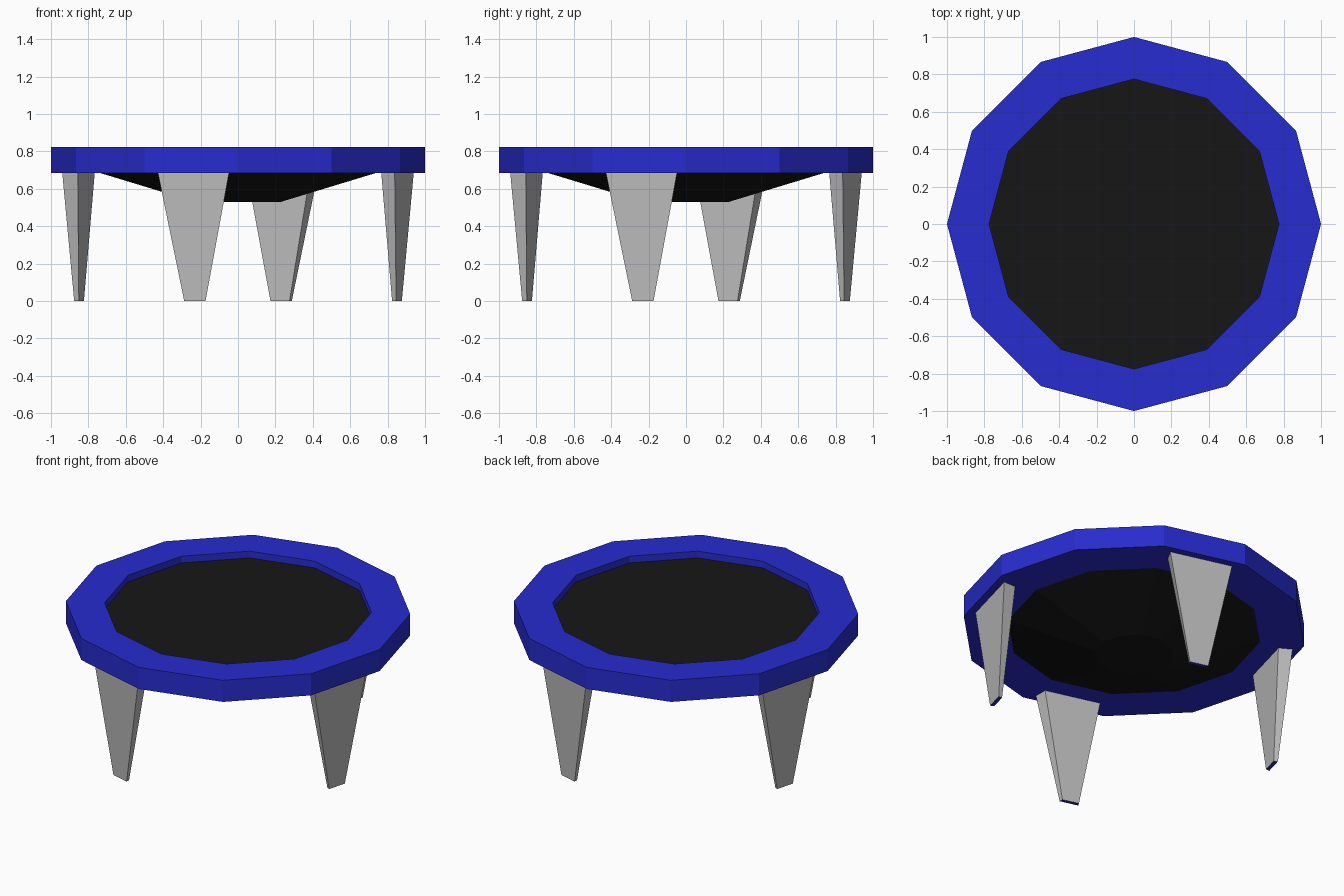
import bpy, bmesh
from math import radians, sin, cos, tan
from mathutils import Matrix, Vector

if "Cube" in bpy.data.objects:
    bpy.data.objects.remove(bpy.data.objects["Cube"])

SIDES = 12
RIM_LOW, RIM_TOP = 0.685, 0.823


def material(name, rgb):
    m = bpy.data.materials.new(name)
    m.diffuse_color = (*rgb, 1)
    m.use_nodes = True
    m.node_tree.nodes["Principled BSDF"].inputs["Base Color"].default_value = m.diffuse_color
    return m


blue = material("blue", (0.02, 0.025, 0.62))
black = material("black", (0.008, 0.008, 0.008))
grey = material("grey", (0.5, 0.5, 0.5))


def finish(bm, name, *mats):
    bmesh.ops.recalc_face_normals(bm, faces=bm.faces)
    me = bpy.data.meshes.new(name)
    bm.to_mesh(me)
    bm.free()
    for m in mats:
        me.materials.append(m)
    ob = bpy.data.objects.new(name, me)
    bpy.context.collection.objects.link(ob)
    return ob


def lathe(name, profile, mat, closed):
    """Turn an (r, z) profile into a 12-sided solid; open profiles get capped."""
    bm = bmesh.new()
    rings = []
    for r, z in profile:
        angles = [radians(360 / SIDES * i) for i in range(SIDES)]
        rings.append([bm.verts.new((r * cos(a), r * sin(a), z)) for a in angles])
    pairs = list(zip(rings, rings[1:]))
    if closed:
        pairs.append((rings[-1], rings[0]))
    for lo, hi in pairs:
        for i in range(SIDES):
            j = (i + 1) % SIDES
            bm.faces.new((lo[i], lo[j], hi[j], hi[i]))
    if not closed:
        bm.faces.new(rings[0])
        bm.faces.new(rings[-1])
    return finish(bm, name, mat)


# Blue padded rim
lathe("rim", [(1, RIM_LOW), (1, RIM_TOP), (0.775, RIM_TOP),
              (0.775, 0.78), (0.74, RIM_LOW)], blue, True)

# Black mat: flat recessed top, tapered underside
lathe("mat", [(0.23, 0.53), (0.74, RIM_LOW), (0.775, 0.78)], black, False)


# Tapered wedge leg with a blue foot face
def leg(name, angle):
    bm = bmesh.new()
    mid, depth, half_out = 0.88, 0.08, 0.197
    half_in = half_out - depth * tan(radians(15))
    section = [(depth / 2, -half_out), (depth / 2, half_out),
               (-depth / 2, half_in), (-depth / 2, -half_in)]
    top = [bm.verts.new((mid + x, y, RIM_LOW)) for x, y in section]
    foot = [bm.verts.new((mid - 0.001 + x * 0.3, y * 0.3, 0)) for x, y in section]
    for i in range(4):
        j = (i + 1) % 4
        bm.faces.new((top[i], top[j], foot[j], foot[i]))
    bm.faces.new(top)
    bm.faces.new(foot).material_index = 1
    bm.transform(Matrix.Rotation(radians(angle), 4, 'Z'))
    finish(bm, name, grey, blue)


for name, angle in (("front_leg", 255), ("right_leg", 345),
                    ("back_leg", 75), ("left_leg", 165)):
    leg(name, angle)
